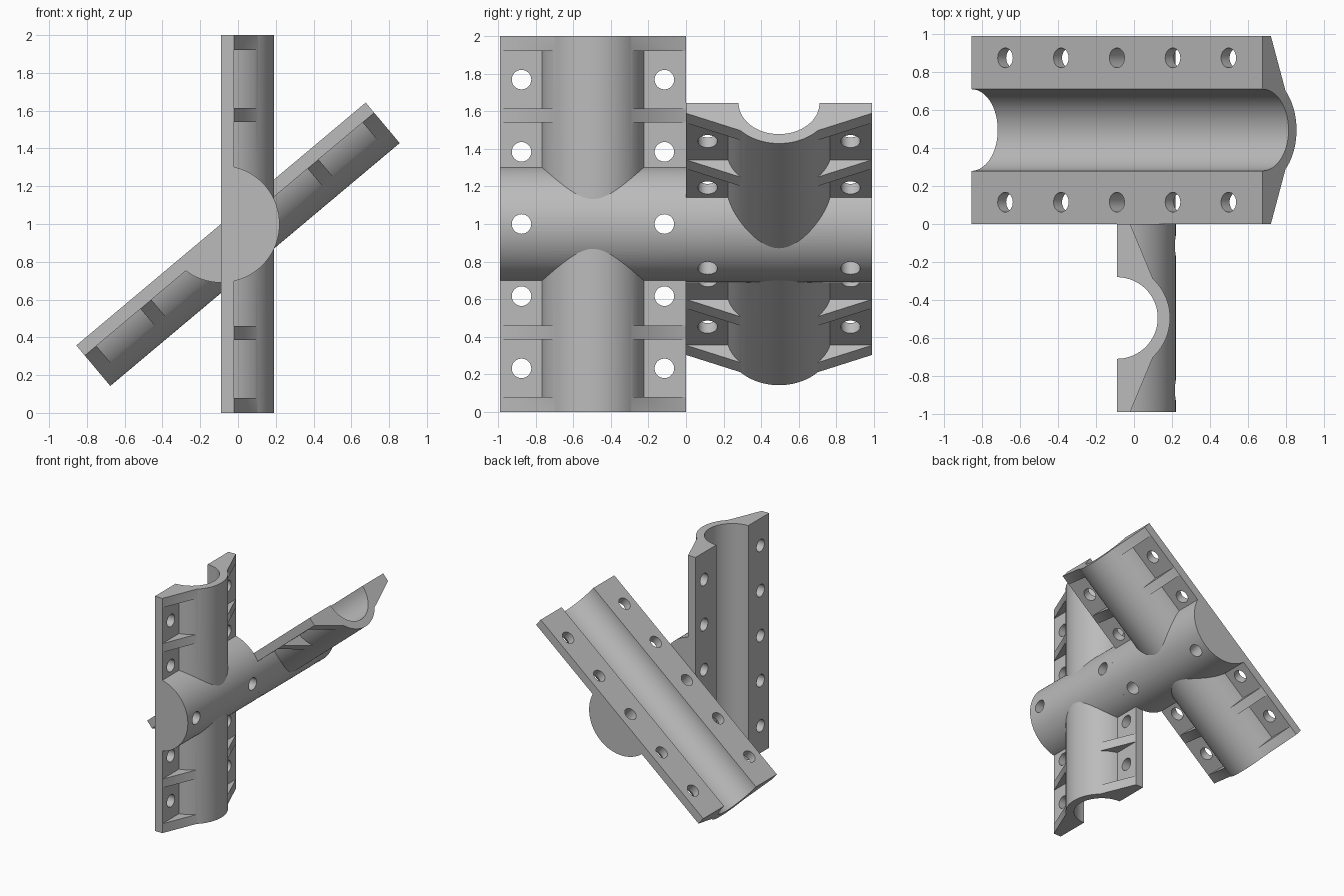
import bpy, bmesh, math
from mathutils import Matrix

default = bpy.data.objects.get("Cube")
if default:
    bpy.data.objects.remove(default, do_unlink=True)

HALF_W, FLANGE, OUTER, INNER, HUB = 0.495, 0.07, 0.28, 0.215, 0.31
RIB_X = 0.19                                   # height where ribs meet the tube

grey = bpy.data.materials.new("plain grey")
grey.use_nodes = True
grey.diffuse_color = (0.5, 0.5, 0.5, 1)
grey.node_tree.nodes["Principled BSDF"].inputs["Base Color"].default_value = (0.5, 0.5, 0.5, 1)


def new_object(name, bm):
    bmesh.ops.recalc_face_normals(bm, faces=bm.faces)
    mesh = bpy.data.meshes.new(name)
    bm.to_mesh(mesh)
    bm.free()
    obj = bpy.data.objects.new(name, mesh)
    bpy.context.collection.objects.link(obj)
    return obj


def prism(name, points, lo, hi, along_y=False):
    """Extrude an (x, y) profile along z, or an (x, z) profile along y."""
    bm = bmesh.new()
    verts = [bm.verts.new((a, lo, b) if along_y else (a, b, lo)) for a, b in points]
    face = bm.faces.new(verts)
    ext = bmesh.ops.extrude_face_region(bm, geom=[face])
    moved = [v for v in ext["geom"] if isinstance(v, bmesh.types.BMVert)]
    shift = (0, hi - lo, 0) if along_y else (0, 0, hi - lo)
    bmesh.ops.translate(bm, verts=moved, vec=shift)
    return new_object(name, bm)


def cylinder(name, radius, length, matrix, segments):
    bm = bmesh.new()
    bmesh.ops.create_cone(bm, cap_ends=True, segments=segments, radius1=radius,
                          radius2=radius, depth=length, matrix=matrix)
    return new_object(name, bm)


def arc(radius, x0, x1, side, steps):
    """Arc points about the origin between two heights x on one y side."""
    a0, a1 = math.asin(x0 / radius), math.asin(x1 / radius)
    angles = [a0 + (a1 - a0) * i / steps for i in range(steps + 1)]
    return [(radius * math.sin(a), side * radius * math.cos(a)) for a in angles]


def combine(target, other, operation):
    mod = target.modifiers.new(operation.title(), 'BOOLEAN')
    mod.operation, mod.object, mod.solver = operation, other, 'EXACT'
    bpy.context.view_layer.objects.active = target
    bpy.ops.object.modifier_apply(modifier=mod.name)
    bpy.data.objects.remove(other, do_unlink=True)


# Saddle body: flange with sloped shoulders running into the round back
right_arc = arc(OUTER, RIB_X, OUTER, -1, 20)
left_arc = arc(OUTER, OUTER, RIB_X, 1, 20)
profile = [(0, -HALF_W), (FLANGE, -HALF_W)] + right_arc + left_arc[1:]
profile += [(FLANGE, HALF_W), (0, HALF_W)]
saddle = prism("upright_saddle", profile, -1, 1)

# Pockets that leave thin ribs between flange and tube
for side in (-1, 1):
    pocket = arc(OUTER, FLANGE, RIB_X, side, 12)
    pocket += [(0.4, side * OUTER * 0.75), (0.4, side * 0.6), (FLANGE, side * 0.6)]
    for lo, hi in ((-0.92, -0.615), (-0.54, 0.54), (0.615, 0.92)):
        combine(saddle, prism("pocket", pocket, lo, hi), 'DIFFERENCE')

# Half-round hub crossing the saddle
hub_profile = [(x, z) for z, x in
               [(z, x) for x, z in arc(HUB, 0.04, HUB, -1, 24) + arc(HUB, HUB, 0.04, 1, 24)[1:]]]
combine(saddle, prism("hub", hub_profile, -HALF_W, HALF_W, along_y=True), 'UNION')

# Pipe channel and bolt holes
combine(saddle, cylinder("channel", INNER, 3, Matrix.Identity(4), 96), 'DIFFERENCE')
for side in (-1, 1):
    for i in range(-2, 3):
        place = Matrix.Translation((0, side * 0.38, i * 0.384)) @ Matrix.Rotation(math.pi / 2, 4, 'Y')
        combine(saddle, cylinder("bolt_hole", 0.052, 2, place, 32), 'DIFFERENCE')

saddle.data.materials.clear()
saddle.data.materials.append(grey)
for poly in saddle.data.polygons:
    poly.material_index = 0
bpy.ops.object.select_all(action='DESELECT')
saddle.select_set(True)
bpy.context.view_layer.objects.active = saddle
bpy.ops.object.shade_smooth_by_angle(angle=math.radians(25))

# Second saddle: same part, swivelled about the hub axis
tilted = saddle.copy()
tilted.name = "tilted_saddle"
bpy.context.collection.objects.link(tilted)
saddle.location = (-0.09, -HALF_W, 1)
tilted.location = (-0.09, HALF_W, 1)
tilted.rotation_euler = (0, math.radians(50), 0)
